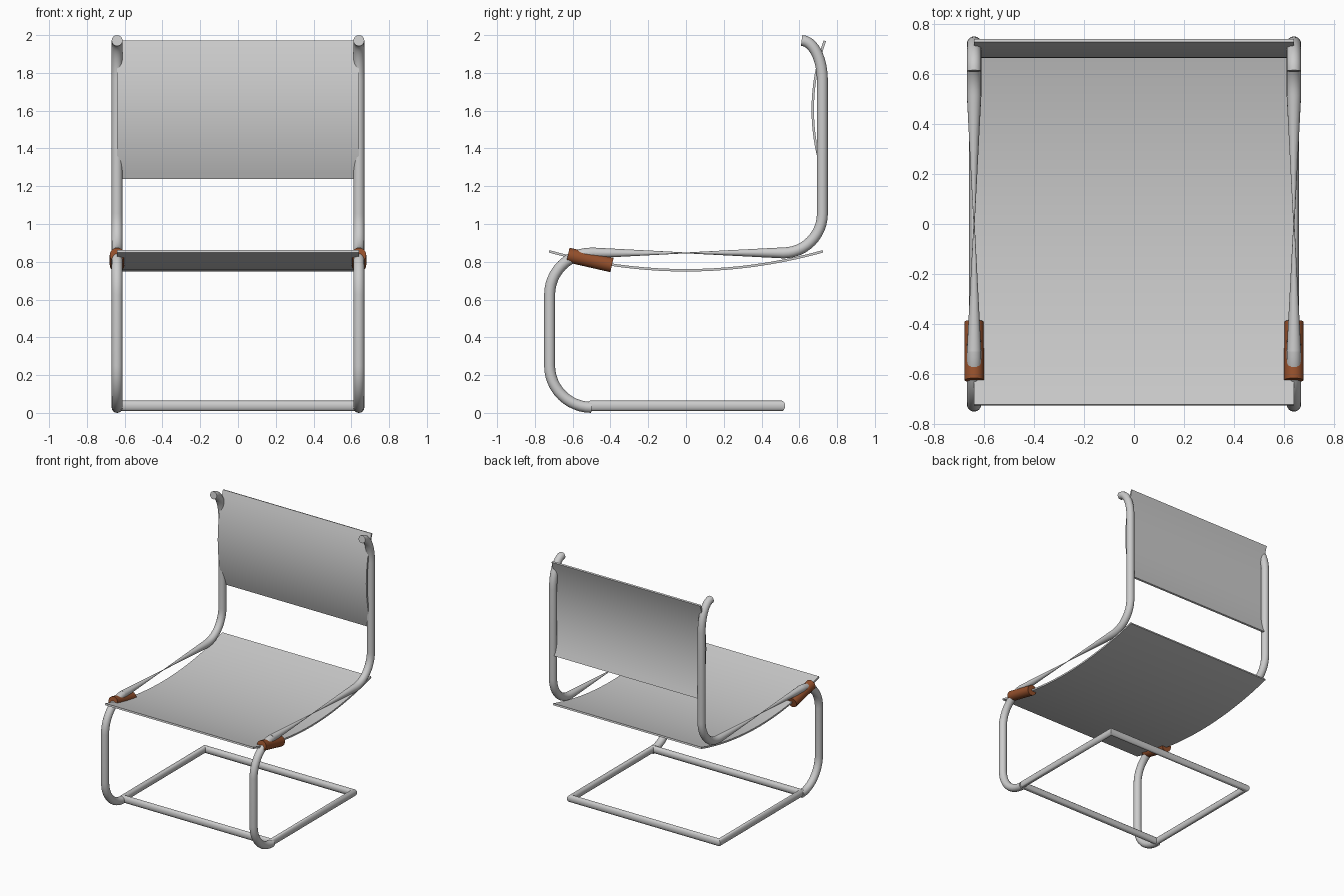
import bpy, bmesh
from math import sin, cos, radians, atan2, pi
from mathutils import Vector

cube = bpy.data.objects.get("Cube")
if cube:
    bpy.data.objects.remove(cube)


def material(name, rgb):
    m = bpy.data.materials.new(name)
    m.use_nodes = True
    m.diffuse_color = (*rgb, 1)
    m.node_tree.nodes["Principled BSDF"].inputs["Base Color"].default_value = (*rgb, 1)
    return m


GREY = material("light grey", (0.6, 0.6, 0.6))
BROWN = material("brown leather", (0.3, 0.08, 0.025))
SIDE = 0.64      # half the distance between the side tubes
TUBE = 0.029


def finish(name, data, mat, thickness=0):
    """Link, apply modifiers, and shade smooth with crisp edges."""
    obj = bpy.data.objects.new(name, data)
    bpy.context.collection.objects.link(obj)
    data.materials.append(mat)
    if thickness:
        mod = obj.modifiers.new("thickness", 'SOLIDIFY')
        mod.thickness, mod.offset = thickness, 0
    bpy.ops.object.select_all(action='DESELECT')
    obj.select_set(True)
    bpy.context.view_layer.objects.active = obj
    bpy.ops.object.convert(target='MESH')
    bpy.ops.object.shade_smooth_by_angle(angle=radians(40))
    return obj


def tube(name, points, radius, mat=GREY, scales=None, closed=False):
    curve = bpy.data.curves.new(name, 'CURVE')
    curve.dimensions = '3D'
    curve.bevel_depth = radius
    curve.bevel_resolution = 6
    curve.use_fill_caps = True
    spline = curve.splines.new('POLY')
    spline.points.add(len(points) - 1)
    for i, p in enumerate(points):
        spline.points[i].co = (*p, 1)
        spline.points[i].radius = scales[i] if scales else 1
    spline.use_cyclic_u = closed
    return finish(name, curve, mat)


def arc(y, z, ry, rz, start, end, steps=12):
    """Bend in the side plane, angles in degrees from +y towards +z."""
    angles = [radians(start + (end - start) * i / steps) for i in range(steps + 1)]
    return [(y + ry * cos(a), z + rz * sin(a)) for a in angles]


def sling(name, top, bottom, sag, half_width):
    """Curved fabric panel hung between two edges in the side plane."""
    a, b, s = Vector(top), Vector(bottom), Vector(sag)
    bm = bmesh.new()
    rows = []
    steps = 20
    for i in range(steps + 1):
        t = i / steps
        p = a.lerp(b, t) + s * 4 * t * (1 - t)
        rows.append([bm.verts.new((x, p.x, p.y)) for x in (-half_width, half_width)])
    for r, q in zip(rows, rows[1:]):
        bm.faces.new((r[0], r[1], q[1], q[0]))
    mesh = bpy.data.meshes.new(name)
    bm.to_mesh(mesh)
    bm.free()
    return finish(name, mesh, GREY, 0.013)


for x, label in ((SIDE, "left"), (-SIDE, "right")):
    # front leg: bend from the base, upright, bend into the sleeve
    leg = arc(-0.5, 0.25, 0.222, 0.221, 270, 180) + arc(-0.5, 0.625, 0.222, 0.221, 180, 90)
    tube(label + "_front_leg", [(x, *p) for p in leg], TUBE)

    # seat rail narrowing to a waist, bend, back upright and top hook
    rail = [(-0.51, 0.847), (0, 0.847)]
    rail += arc(0.515, 1.055, 0.207, 0.208, 270, 360)
    rail += arc(0.612, 1.76, 0.11, 0.211, 0, 90)
    scales = [1, 0.08] + [1] * (len(rail) - 2)
    tube(label + "_back_rail", [(x, *p) for p in rail], TUBE, scales=scales)

    # leather sleeve over the joint
    tube(label + "_sleeve", [(x, -0.625, 0.836), (x, -0.392, 0.783)], 0.039, BROWN)

# floor frame with mitred corners
tube("base_frame", [(SIDE, -0.505, 0.037), (SIDE, 0.505, 0.037),
                    (-SIDE, 0.505, 0.037), (-SIDE, -0.505, 0.037)], 0.028, closed=True)

# fabric panels
sling("seat", (-0.725, 0.855), (0.725, 0.855), (0, -0.1), SIDE)
sling("backrest", (0.735, 1.97), (0.735, 1.24), (-0.064, 0), SIDE)
